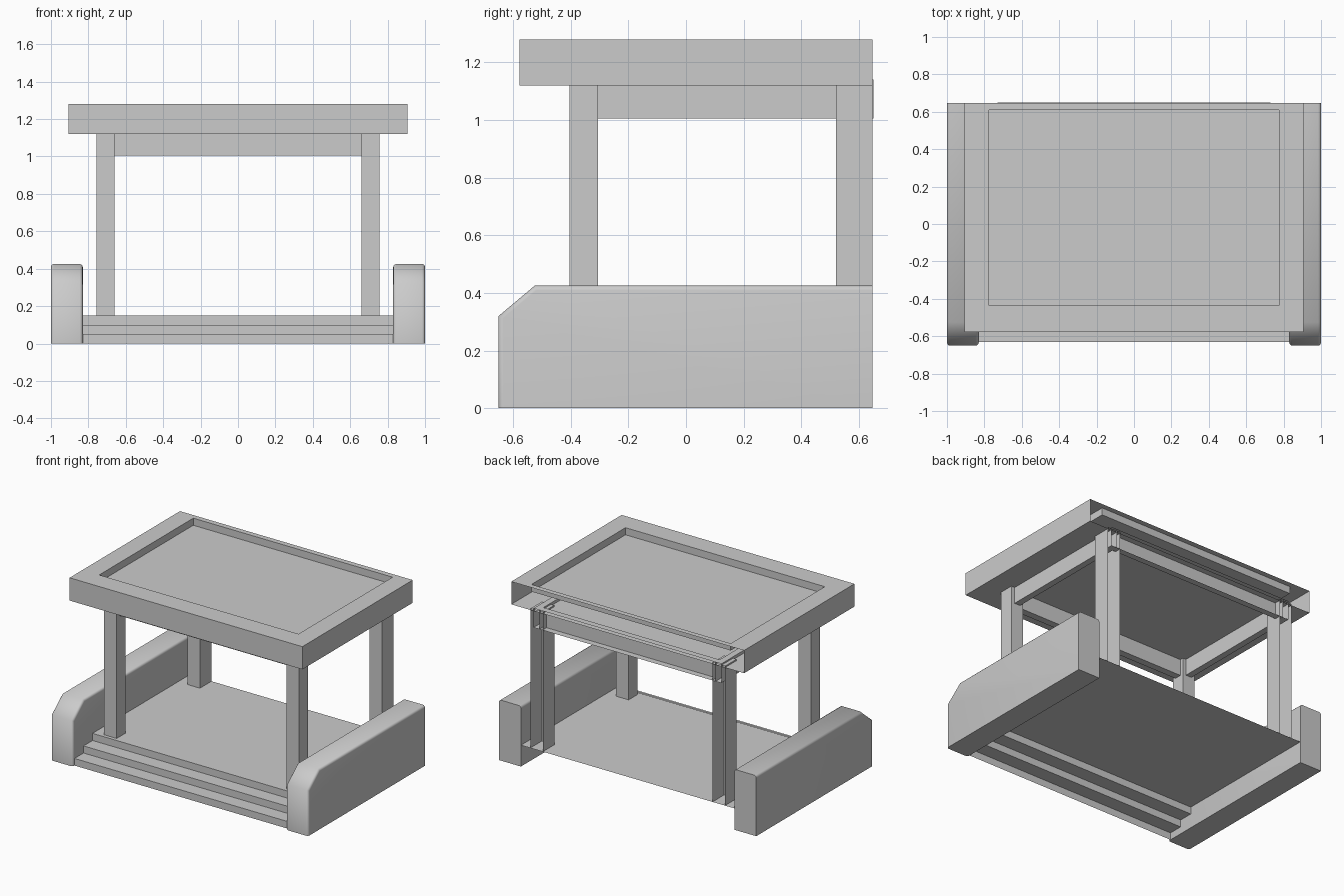
import bpy, bmesh
from math import radians

if "Cube" in bpy.data.objects:
    bpy.data.objects.remove(bpy.data.objects["Cube"])

BACK = 0.648


def finish(name, bm):
    bmesh.ops.recalc_face_normals(bm, faces=bm.faces)
    mesh = bpy.data.meshes.new(name)
    bm.to_mesh(mesh)
    bm.free()
    ob = bpy.data.objects.new(name, mesh)
    bpy.context.collection.objects.link(ob)
    return ob


def box_mesh(lo, hi, open_back=False):
    """Box between two corners; optionally without its +y face."""
    bm = bmesh.new()
    bmesh.ops.create_cube(bm, size=1)
    for v in bm.verts:
        v.co = [(a + b) / 2 + c * (b - a) for a, b, c in zip(lo, hi, v.co)]
    if open_back:
        bm.normal_update()
        bmesh.ops.delete(bm, geom=[f for f in bm.faces if f.normal.y > 0.9],
                         context='FACES_ONLY')
    return bm


def box(name, lo, hi, open_back=False):
    return finish(name, box_mesh(lo, hi, open_back))


def side_wall(name, x0, x1):
    bm = bmesh.new()
    profile = [(-0.65, 0), (BACK, 0), (BACK, 0.425), (-0.525, 0.425), (-0.65, 0.32)]
    face = bm.faces.new([bm.verts.new((x0, y, z)) for y, z in profile])
    ext = bmesh.ops.extrude_face_region(bm, geom=[face])
    for g in ext['geom']:
        if isinstance(g, bmesh.types.BMVert):
            g.co.x = x1
    # round the long top, sloped and front edges
    edges = []
    for e in bm.edges:
        a, b = e.verts
        along = abs(a.co.x - b.co.x) < 1e-5
        at_back = min(a.co.y, b.co.y) > 0.6
        at_base = max(a.co.z, b.co.z) < 0.01
        if along and not at_back and not at_base:
            edges.append(e)
    bmesh.ops.bevel(bm, geom=edges, offset=0.016, segments=3, profile=0.5,
                    affect='EDGES')
    ob = finish(name, bm)
    bpy.ops.object.select_all(action='DESELECT')
    ob.select_set(True)
    bpy.context.view_layer.objects.active = ob
    bpy.ops.object.shade_smooth_by_angle(angle=radians(50))


# floor and steps: one folded sheet, open underneath
bm = bmesh.new()
steps = [(-0.63, 0), (-0.63, 0.05), (-0.53, 0.05), (-0.53, 0.10),
         (-0.43, 0.10), (-0.43, 0.15), (BACK, 0.15)]
rows = [[bm.verts.new((x, y, z)) for x in (-0.835, 0.835)] for y, z in steps]
for (a, b), (c, d) in zip(rows, rows[1:]):
    bm.faces.new((a, b, d, c))
finish("floor_and_steps", bm)

# side walls, posts and side beams, mirrored left and right
for side, s in (("left", -1), ("right", 1)):
    def span(a, b):
        return sorted((s * a, s * b))
    side_wall(side + "_wall", *span(0.83, 1.0))
    x0, x1 = span(0.66, 0.757)
    box(side + "_front_post", (x0, -0.405, 0.15), (x1, -0.305, 1.13))
    box(side + "_back_post", (x0, 0.52, 0.15), (x1, BACK, 1.13), True)
    x0, x1 = span(0.685, 0.73)
    box(side + "_beam", (x0, -0.38, 1.005), (x1, 0.65, 1.14), True)

# front and back beams
box("front_beam", (-0.685, -0.38, 1.005), (0.685, -0.33, 1.14))
box("back_beam", (-0.685, 0.605, 1.005), (0.685, 0.65, 1.14), True)

# roof: hollow slab open at the back, with a recessed top panel
bm = box_mesh((-0.905, -0.578, 1.12), (0.905, BACK, 1.28), True)
bm.normal_update()
top = max(bm.faces, key=lambda f: f.calc_center_median().z)
bmesh.ops.inset_region(bm, faces=[top], thickness=0.02, use_boundary=True,
                       use_even_offset=True)
for v in top.verts:
    v.co.x = 0.775 if v.co.x > 0 else -0.775
    v.co.y = 0.61 if v.co.y > 0 else -0.435
ext = bmesh.ops.extrude_face_region(bm, geom=[top])
for g in ext['geom']:
    if isinstance(g, bmesh.types.BMVert):
        g.co.z -= 0.05
if top.is_valid:
    bmesh.ops.delete(bm, geom=[top], context='FACES_ONLY')
finish("roof", bm)
